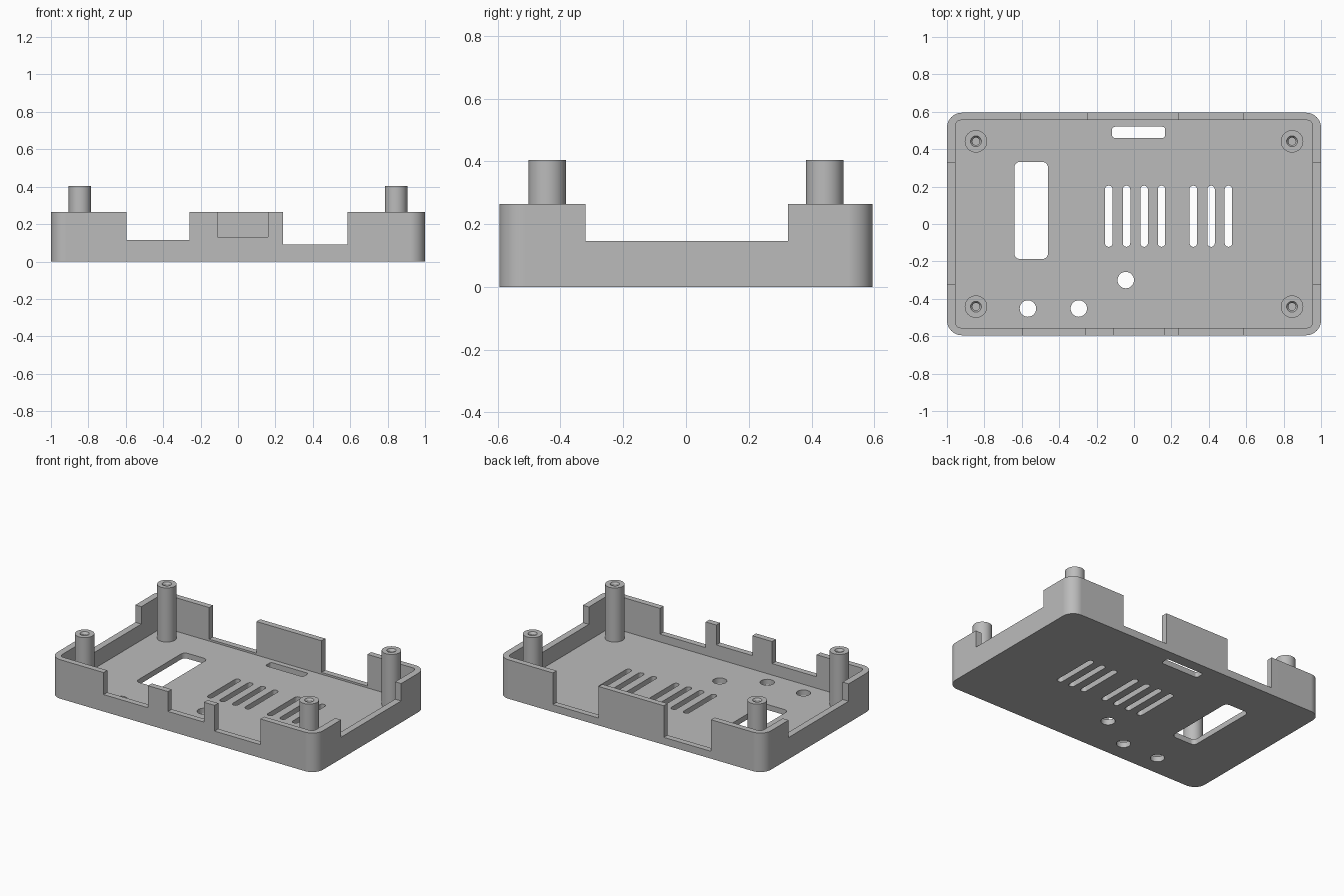
import bpy
import bmesh
from math import cos, sin, pi

cube = bpy.data.objects.get("Cube")
if cube:
    bpy.data.objects.remove(cube, do_unlink=True)

# Main dimensions
HALF_X, HALF_Y, RIM = 1.0, 0.595, 0.265
WALL, FLOOR = 0.045, 0.037
CUT = 0.5  # height that clears the rim

grey = bpy.data.materials.new("plain grey plastic")
grey.use_nodes = True
grey.diffuse_color = (0.5, 0.5, 0.5, 1)
bsdf = next(n for n in grey.node_tree.nodes if n.type == 'BSDF_PRINCIPLED')
bsdf.inputs["Base Color"].default_value = (0.5, 0.5, 0.5, 1)
bsdf.inputs["Roughness"].default_value = 0.6


def add_prism(bm, x0, x1, y0, y1, z0, z1, r=0.0, steps=8):
    """Upright prism with rounded corners; returns its bottom face."""
    if r:
        corners = [(x1 - r, y1 - r), (x0 + r, y1 - r), (x0 + r, y0 + r), (x1 - r, y0 + r)]
        points = []
        for i, (cx, cy) in enumerate(corners):
            for k in range(steps + 1):
                a = (i + k / steps) * pi / 2
                p = (cx + r * cos(a), cy + r * sin(a))
                if not points or abs(p[0] - points[-1][0]) + abs(p[1] - points[-1][1]) > 1e-5:
                    points.append(p)
        if abs(points[0][0] - points[-1][0]) + abs(points[0][1] - points[-1][1]) < 1e-5:
            points.pop()
    else:
        points = [(x1, y1), (x0, y1), (x0, y0), (x1, y0)]
    low = [bm.verts.new((x, y, z0)) for x, y in points]
    high = [bm.verts.new((x, y, z1)) for x, y in points]
    bottom = bm.faces.new(low[::-1])
    bm.faces.new(high)
    for i in range(len(low)):
        j = (i + 1) % len(low)
        bm.faces.new((low[i], low[j], high[j], high[i]))
    return bottom


def make_object(name, bm):
    mesh = bpy.data.meshes.new(name)
    bm.to_mesh(mesh)
    bm.free()
    mesh.materials.append(grey)
    obj = bpy.data.objects.new(name, mesh)
    bpy.context.collection.objects.link(obj)
    return obj


def activate(obj):
    bpy.ops.object.select_all(action='DESELECT')
    obj.select_set(True)
    bpy.context.view_layer.objects.active = obj


def cut(target, name, prisms):
    """Subtract a set of separate prisms from the target."""
    bm = bmesh.new()
    for args in prisms:
        add_prism(bm, *args)
    cutter = make_object(name, bm)
    cutter.hide_render = True
    mod = target.modifiers.new(name, 'BOOLEAN')
    mod.operation = 'DIFFERENCE'
    mod.solver = 'EXACT'
    mod.object = cutter
    activate(target)
    bpy.ops.object.modifier_apply(modifier=name)
    bpy.data.objects.remove(cutter, do_unlink=True)


def finish(obj):
    activate(obj)
    bpy.ops.object.shade_smooth_by_angle(angle=pi / 6)
    mod = obj.modifiers.new("weighted normals", 'WEIGHTED_NORMAL')
    mod.keep_sharp = True


# Tray body with a softened bottom edge
bm = bmesh.new()
base = add_prism(bm, -HALF_X, HALF_X, -HALF_Y, HALF_Y, 0, RIM, 0.08, 10)
bmesh.ops.bevel(bm, geom=list(base.edges), offset=0.012, segments=3,
                profile=0.5, affect='EDGES')
tray = make_object("tray", bm)

# Hollow inside
ix, iy = HALF_X - WALL, HALF_Y - WALL + 0.005
cut(tray, "cavity", [(-ix, ix, -iy, iy, FLOOR, CUT, 0.03)])

# Port openings in the walls: start, end, sill height
front = [(-0.595, -0.26, 0.115), (-0.11, 0.16, 0.13), (0.24, 0.585, 0.09)]
back = [(-0.605, -0.25, 0.05), (0.24, 0.585, 0.05)]
notches = [(a, b, -0.7, -0.5, z, CUT) for a, b, z in front]
notches += [(a, b, 0.5, 0.7, z, CUT) for a, b, z in back]
notches += [(-1.1, -0.9, -0.32, 0.325, 0.147, CUT), (0.9, 1.1, -0.32, 0.325, 0.147, CUT)]
cut(tray, "wall_notches", notches)

# Openings in the floor: window, rear slot, vents, round holes
holes = [(-0.64, -0.46, -0.187, 0.332, -0.1, 0.1, 0.03),
         (-0.117, 0.167, 0.46, 0.52, -0.1, 0.1, 0.015)]
for x in (-0.135, -0.04, 0.054, 0.147, 0.317, 0.412, 0.505):
    holes.append((x - 0.02, x + 0.02, -0.122, 0.205, -0.1, 0.1, 0.02))
for x, y in ((-0.567, -0.452), (-0.295, -0.452), (-0.044, -0.3)):
    r = 0.044
    holes.append((x - r, x + r, y - r, y + r, -0.1, 0.1, r))
cut(tray, "floor_holes", holes)
finish(tray)


# Screw posts with a chamfered blind hole
def make_post(name, x, y):
    profile = [(0.06, FLOOR - 0.01), (0.06, 0.405), (0.029, 0.405),
               (0.02, 0.392), (0.02, 0.15), (0, 0.15)]
    bm = bmesh.new()
    verts = [bm.verts.new((r, 0, z)) for r, z in profile]
    edges = [bm.edges.new(pair) for pair in zip(verts, verts[1:])]
    bmesh.ops.spin(bm, geom=verts + edges, cent=(0, 0, 0), axis=(0, 0, 1),
                   angle=2 * pi, steps=32)
    bmesh.ops.remove_doubles(bm, verts=bm.verts[:], dist=1e-5)
    bmesh.ops.holes_fill(bm, edges=bm.edges[:], sides=0)
    bmesh.ops.recalc_face_normals(bm, faces=bm.faces[:])
    post = make_object(name, bm)
    post.location = (x, y, 0)
    finish(post)


for side, x in (("right", -0.845), ("left", 0.845)):
    for end, y in (("front", -0.442), ("back", 0.442)):
        make_post(f"{end}_{side}_post", x, y)
